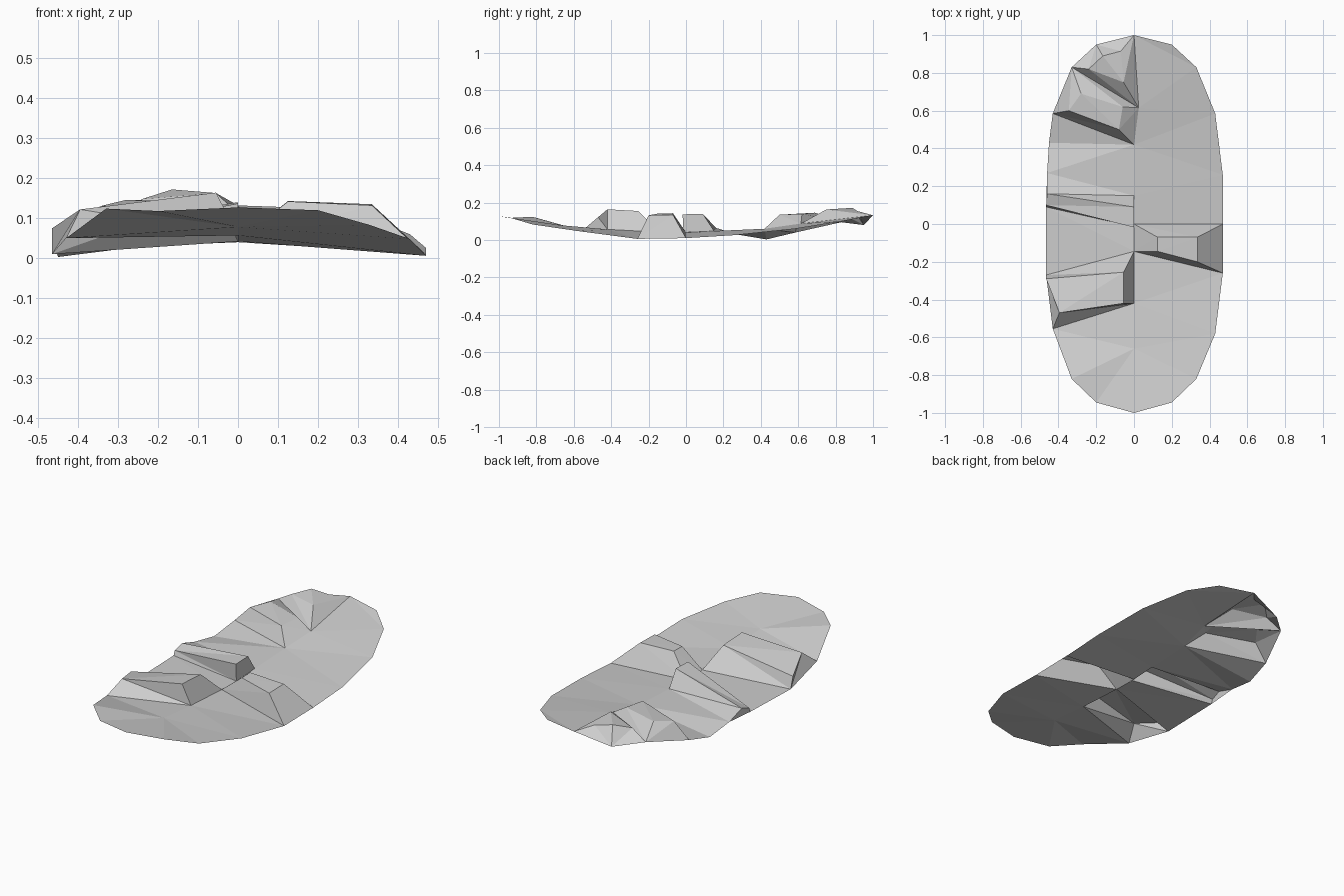
import bpy
import bmesh
from mathutils import Vector

cube = bpy.data.objects.get("Cube")
if cube:
    bpy.data.objects.remove(cube, do_unlink=True)

grey = bpy.data.materials.new("plain grey")
grey.use_nodes = True
tone = (0.62, 0.62, 0.62, 1)
grey.diffuse_color = tone
grey.node_tree.nodes["Principled BSDF"].inputs["Base Color"].default_value = tone


def make_object(name, polygons):
    """Turn a list of point polygons into one flat-shaded, single-skin object facing up."""
    bm = bmesh.new()
    for polygon in polygons:
        bm.faces.new([bm.verts.new(point) for point in polygon])
    bmesh.ops.remove_doubles(bm, verts=bm.verts, dist=0.0005)
    bmesh.ops.triangulate(bm, faces=bm.faces)
    bmesh.ops.recalc_face_normals(bm, faces=bm.faces)
    if sum(face.normal.z * face.calc_area() for face in bm.faces) < 0:
        bmesh.ops.reverse_faces(bm, faces=bm.faces)
    mesh = bpy.data.meshes.new(name)
    bm.to_mesh(mesh)
    bm.free()
    mesh.materials.append(grey)
    obj = bpy.data.objects.new(name, mesh)
    bpy.context.collection.objects.link(obj)
    return obj


def panel(name, spine, rim):
    """Bridge two rails with triangles, always taking the shorter diagonal."""
    spine, rim = [Vector(p) for p in spine], [Vector(p) for p in rim]
    i = j = 0
    triangles = []
    while i < len(spine) - 1 or j < len(rim) - 1:
        on_spine = i < len(spine) - 1
        if on_spine and j < len(rim) - 1:
            on_spine = (spine[i + 1] - rim[j]).length < (rim[j + 1] - spine[i]).length
        if on_spine:
            corner = spine[i + 1]
            triangle = (spine[i], rim[j], corner)
            i += 1
        else:
            corner = rim[j + 1]
            triangle = (spine[i], rim[j], corner)
            j += 1
        if len({tuple(p) for p in triangle}) == len(triangle):
            triangles.append(triangle)
    return make_object(name, triangles)


def raised_fold(name, base, top):
    """A lifted block: sloping sides from a base ring to a top ring, open below."""
    sides = []
    for k in range(len(base)):
        n = (k + 1) % len(base)
        sides.append((base[k], base[n], top[n], top[k]))
    return make_object(name, sides + [top])


# Points shared along the centre line, front to back
front_tip = (0, -1, 0.127)
spine_front = (0, -0.66, 0.078)
spine_a = (0, -0.42, 0.057)
spine_b = (0, -0.145, 0.042)
spine_c = (0, -0.015, 0.04)
spine_mid = (0, 0, 0.04)
spine_d = (0, 0.15, 0.048)
spine_e = (0, 0.42, 0.06)
spine_f = (0.025, 0.615, 0.088)
back_tip = (0, 1, 0.132)

# Points shared along the two rims
left_front = (0.47, -0.26, 0.006)
left_mid = (0.47, 0, 0.01)
right_a = (-0.43, -0.555, 0.05)
right_b = (-0.465, -0.27, 0.01)
right_c = (-0.465, 0.09, 0.02)
right_d = (-0.46, 0.27, 0.03)
right_e = (-0.43, 0.585, 0.04)
right_f = (-0.33, 0.83, 0.095)

# Smooth blade panels
panel("left_back_panel",
      [spine_mid, spine_d, spine_e, spine_f, back_tip],
      [left_mid, (0.47, 0.26, 0.026), (0.43, 0.585, 0.06),
       (0.33, 0.83, 0.1), (0.2, 0.95, 0.125), back_tip])
panel("left_front_panel",
      [spine_b, spine_a, spine_front, front_tip],
      [left_front, (0.43, -0.58, 0.048), (0.33, -0.82, 0.083),
       (0.2, -0.945, 0.12), front_tip])
panel("right_front_panel",
      [spine_a, spine_front, front_tip],
      [right_a, (-0.33, -0.82, 0.124), (-0.2, -0.945, 0.118), front_tip])
panel("right_middle_panel", [spine_b, spine_c], [right_b, right_c])
panel("right_back_panel", [spine_d, spine_e],
      [right_d, (-0.45, 0.43, 0.003), right_e])

# Raised folds, each from a base ring to a top ring
raised_fold("left_fold",
            [spine_mid, left_mid, left_front, spine_b],
            [(0.125, -0.07, 0.143), (0.335, -0.07, 0.135),
             (0.335, -0.2, 0.132), (0.125, -0.145, 0.142)])
raised_fold("right_front_fold",
            [right_a, spine_a, spine_b, right_b],
            [(-0.395, -0.47, 0.122), (-0.055, -0.42, 0.164),
             (-0.055, -0.255, 0.155), (-0.465, -0.29, 0.075)])
raised_fold("right_middle_fold",
            [right_c, spine_c, spine_d, right_d],
            [(-0.465, 0.1, 0.045), (0, -0.018, 0.137),
             (0, 0.09, 0.14), (-0.46, 0.16, 0.065)])
raised_fold("right_back_fold",
            [right_e, spine_e, spine_f, right_f],
            [(-0.345, 0.6, 0.13), (-0.08, 0.5, 0.135),
             (-0.06, 0.62, 0.14), (-0.28, 0.69, 0.146)])
raised_fold("right_tip_fold",
            [right_f, spine_f, back_tip, (-0.2, 0.95, 0.08)],
            [(-0.24, 0.82, 0.148), (-0.055, 0.75, 0.163),
             (-0.07, 0.915, 0.155), (-0.165, 0.89, 0.172)])
